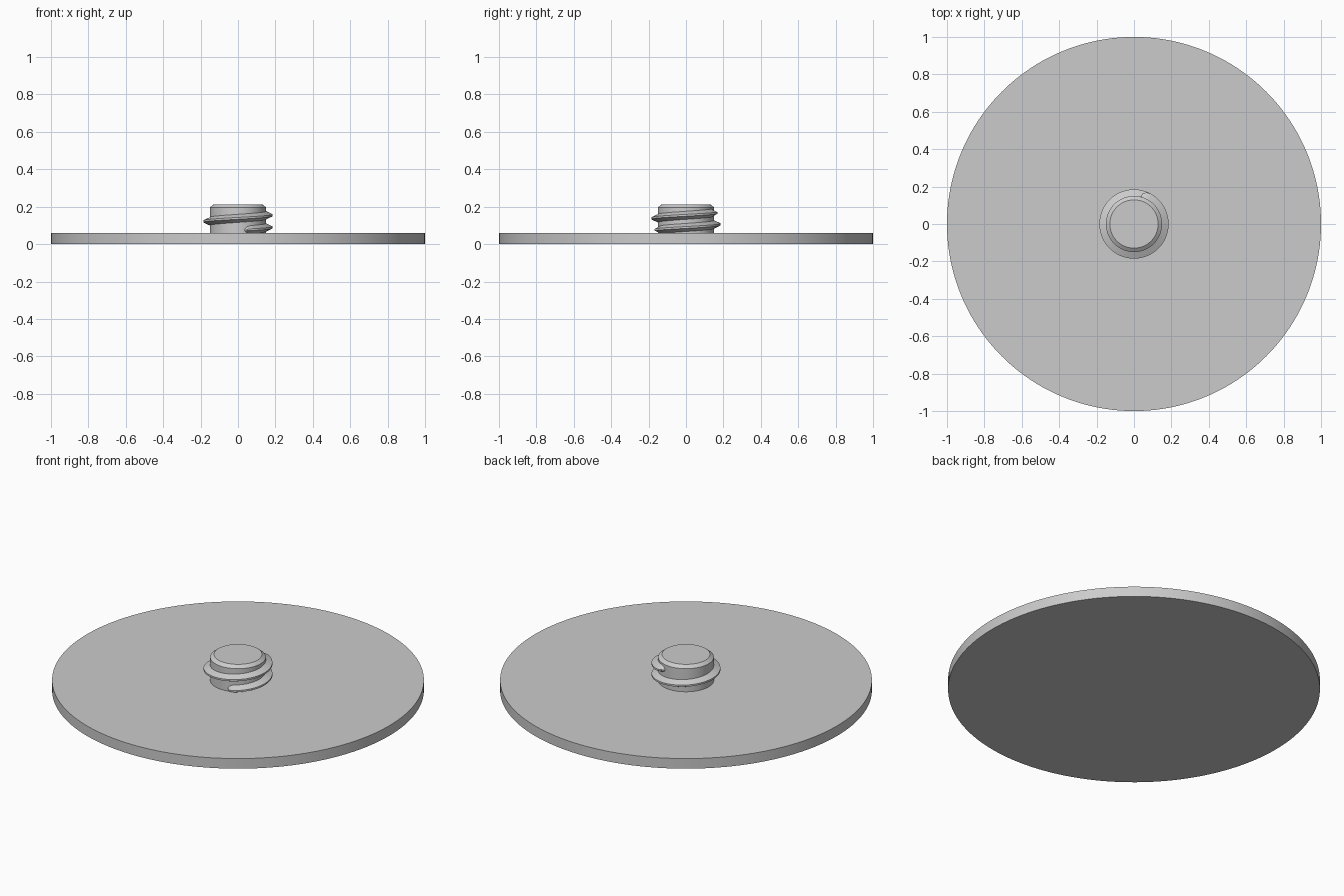
import bpy, bmesh, math
from math import cos, sin, radians, pi

cube = bpy.data.objects.get("Cube")
if cube:
    bpy.data.objects.remove(cube, do_unlink=True)

grey = bpy.data.materials.new("plain_grey")
grey.use_nodes = True
colour = (0.6, 0.6, 0.6, 1)
grey.diffuse_color = colour
grey.node_tree.nodes["Principled BSDF"].inputs["Base Color"].default_value = colour


def finish(name, bm, angle):
    """Turn a bmesh into a smooth shaded object with sharp edges kept."""
    bmesh.ops.recalc_face_normals(bm, faces=bm.faces)
    mesh = bpy.data.meshes.new(name)
    bm.to_mesh(mesh)
    bm.free()
    mesh.materials.append(grey)
    obj = bpy.data.objects.new(name, mesh)
    bpy.context.collection.objects.link(obj)
    bpy.ops.object.select_all(action='DESELECT')
    obj.select_set(True)
    bpy.context.view_layer.objects.active = obj
    bpy.ops.object.shade_smooth_by_angle(angle=radians(angle))


def loft(name, rings, closed_profile_angle=25):
    """Skin a list of equal vertex rings and cap both ends."""
    bm = bmesh.new()
    loops = [[bm.verts.new(p) for p in ring] for ring in rings]
    for a, b in zip(loops, loops[1:]):
        for i in range(len(a)):
            j = (i + 1) % len(a)
            bm.faces.new((a[i], a[j], b[j], b[i]))
    bm.faces.new(loops[0])
    bm.faces.new(loops[-1])
    finish(name, bm, closed_profile_angle)


def turned(name, profile, sides):
    loft(name, [[(r * cos(2 * pi * i / sides), r * sin(2 * pi * i / sides), z)
                 for i in range(sides)] for r, z in profile])


# Flat round plate and chamfered stud
turned("base_plate", [(1, 0), (1, 0.06)], 160)
turned("stud", [(0.15, 0.05), (0.15, 0.197), (0.129, 0.213)], 96)

# Helical thread, tapering into the stud at both ends
START, END, STEPS = -77, 437, 170
PITCH, Z_AT_ZERO = 0.065, 0.089
ROOT, CREST, TAPER = 0.145, 0.185, 16
rings = []
for k in range(STEPS + 1):
    deg = START + (END - START) * k / STEPS
    edge = min(deg - START, END - deg, TAPER) / TAPER
    size = max(0.05, math.sqrt(1 - (1 - edge) ** 2))
    z = Z_AT_ZERO + PITCH * deg / 360
    tip = ROOT + (CREST - ROOT) * size
    section = [(ROOT, -0.024 * size), (tip, -0.005 * size),
               (tip, 0.005 * size), (ROOT, 0.024 * size)]
    a = radians(deg)
    rings.append([(r * cos(a), r * sin(a), z + dz) for r, dz in section])
loft("screw_thread", rings)
